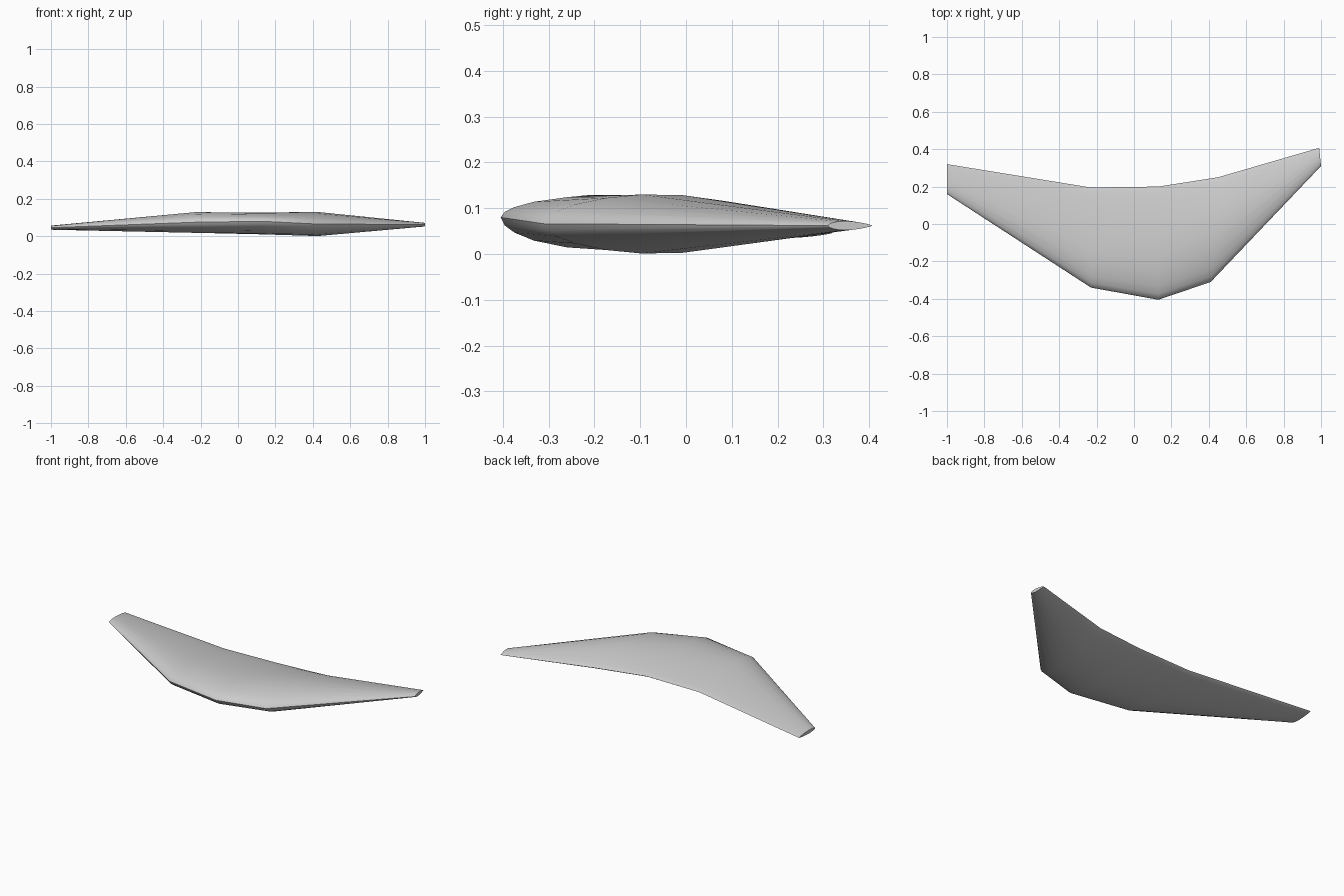
import bpy, bmesh, math

if "Cube" in bpy.data.objects:
    bpy.data.objects.remove(bpy.data.objects["Cube"])

# Span stations: front (x, y), rear (x, y), bottom z, top z, edge z, thickest point along chord
stations = [
    ((-1.00, 0.16), (-1.00, 0.32), 0.035, 0.057, 0.046, 0.40),
    ((-0.23, -0.34), (-0.23, 0.195), 0.017, 0.130, 0.075, 0.30),
    ((0.13, -0.405), (0.13, 0.20), 0.010, 0.127, 0.080, 0.36),
    ((0.41, -0.31), (0.45, 0.25), 0.000, 0.131, 0.066, 0.46),
    ((1.00, 0.31), (0.99, 0.407), 0.052, 0.072, 0.062, 0.40),
]


def thickness(t, peak):
    """Rounded nose, gently tapering tail with a small blunt rear edge."""
    if t <= peak:
        return math.sqrt(max(0, 1 - ((peak - t) / peak) ** 2)) ** 1.1
    u = (t - peak) / (1 - peak)
    return (1 - u ** 1.6) * 0.75 + math.sqrt(max(0, 1 - u ** 2)) * 0.25


# Closed aerofoil ring: top from nose to tail, bottom back again
half = [0, 0.015, 0.05, 0.12, 0.24, 0.38, 0.54, 0.70, 0.85, 0.94, 0.985, 1]
loop = [(t, 1) for t in half] + [(t, -1) for t in half[-2:0:-1]]

bm = bmesh.new()
rings = []
for (fx, fy), (rx, ry), low, high, edge, peak in stations:
    ring = []
    for t, side in loop:
        limit = high if side > 0 else low
        z = edge + (limit - edge) * thickness(t, peak)
        ring.append(bm.verts.new((fx + (rx - fx) * t, fy + (ry - fy) * t, z)))
    rings.append(ring)

# Skin between stations and capped tips
n = len(loop)
for a, b in zip(rings, rings[1:]):
    for i in range(n):
        j = (i + 1) % n
        bm.faces.new((a[i], a[j], b[j], b[i]))
bm.faces.new(rings[0])
bm.faces.new(rings[-1][::-1])
bmesh.ops.recalc_face_normals(bm, faces=bm.faces)

mesh = bpy.data.meshes.new("swept_wing")
bm.to_mesh(mesh)
bm.free()
wing = bpy.data.objects.new("swept_wing", mesh)
bpy.context.collection.objects.link(wing)
bpy.context.view_layer.objects.active = wing
wing.select_set(True)
bpy.ops.object.shade_smooth_by_angle(angle=math.radians(40))
